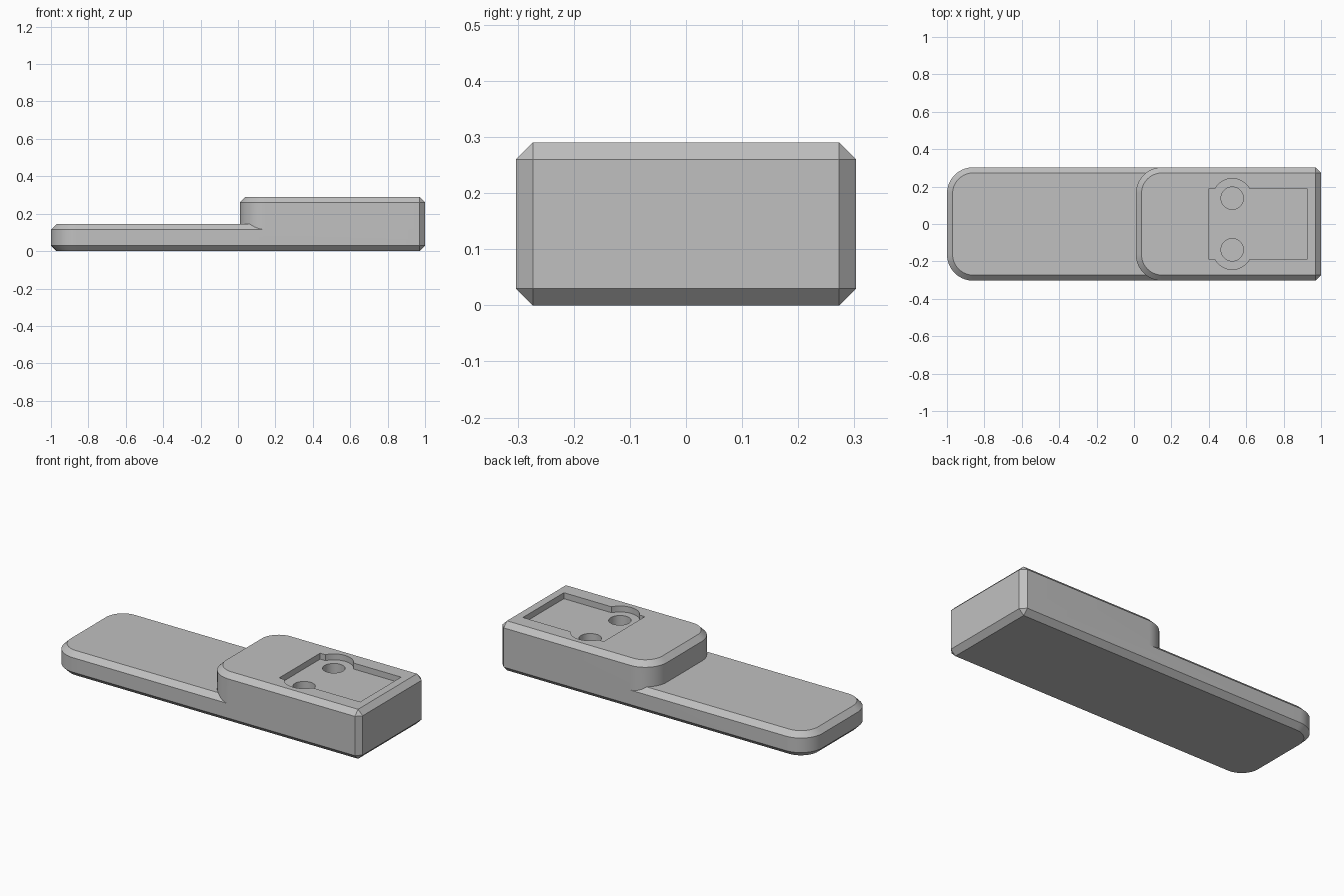
import bpy, bmesh, math

if "Cube" in bpy.data.objects:
    bpy.data.objects.remove(bpy.data.objects["Cube"], do_unlink=True)

HALF_WIDTH, CHAMFER, RADIUS = 0.303, 0.03, 0.14
TOP, STEP = 0.29, 0.145

grey = bpy.data.materials.new("light grey")
grey.use_nodes = True
colour = (0.53, 0.53, 0.53, 1)
grey.diffuse_color = colour
grey.node_tree.nodes["Principled BSDF"].inputs["Base Color"].default_value = colour


def outline(x0, inset):
    """Plan shape: rounded at the left end, chamfered corners at the right end."""
    w, r = HALF_WIDTH - inset, RADIUS - inset
    cx, cy = x0 + RADIUS, HALF_WIDTH - RADIUS
    pts = []
    for side, start in ((1, 90), (-1, 180)):
        for i in range(17):
            a = math.radians(start + 90 * i / 16)
            pts.append((cx + r * math.cos(a), side * cy + r * math.sin(a)))
    cut_y, cut_x = HALF_WIDTH - CHAMFER, 1 - CHAMFER
    pts += [(cut_x, -w), (1 - inset, -cut_y), (1 - inset, cut_y), (cut_x, w)]
    return pts


def stack(name, rings):
    """Solid through matching plan outlines at rising heights."""
    bm = bmesh.new()
    loops = [[bm.verts.new((x, y, z)) for x, y in pts] for z, pts in rings]
    n = len(loops[0])
    bm.faces.new(loops[0][::-1])
    bm.faces.new(loops[-1])
    for low, high in zip(loops, loops[1:]):
        for i in range(n):
            j = (i + 1) % n
            bm.faces.new((low[i], low[j], high[j], high[i]))
    bmesh.ops.remove_doubles(bm, verts=bm.verts, dist=0.0001)
    bmesh.ops.recalc_face_normals(bm, faces=bm.faces)
    mesh = bpy.data.meshes.new(name)
    bm.to_mesh(mesh)
    bm.free()
    mesh.materials.append(grey)
    obj = bpy.data.objects.new(name, mesh)
    bpy.context.collection.objects.link(obj)
    return obj


def disc(x, y, r):
    angles = [2 * math.pi * i / 48 for i in range(48)]
    return [(x + r * math.cos(a), y + r * math.sin(a)) for a in angles]


def combine(target, other, operation):
    mod = target.modifiers.new("combine", "BOOLEAN")
    mod.operation, mod.solver, mod.object = operation, "EXACT", other
    bpy.context.view_layer.objects.active = target
    bpy.ops.object.modifier_apply(modifier=mod.name)
    bpy.data.objects.remove(other, do_unlink=True)


# Thin full-length plate, chamfered above and below
body = stack("stepped_body", [
    (0, outline(-1, CHAMFER)), (CHAMFER, outline(-1, 0)),
    (STEP - CHAMFER, outline(-1, 0)), (STEP, outline(-1, CHAMFER))])

# Raised block on the left half
block = stack("raised_block", [
    (0.06, outline(0.01, 0)), (TOP - CHAMFER, outline(0.01, 0)),
    (TOP, outline(0.01, CHAMFER))])
combine(body, block, "UNION")

# Shallow rectangular pocket with round side lobes and two deeper holes
floor, above = TOP - 0.035, TOP + 0.1
rect = [(0.40, -0.19), (0.925, -0.19), (0.925, 0.19), (0.40, 0.19)]
cuts = [(floor, rect)]
for y in (-0.138, 0.138):
    cuts += [(floor, disc(0.525, y, 0.105)), (floor - 0.1, disc(0.525, y, 0.06))]
for z, shape in cuts:
    cutter = stack("pocket_cutter", [(z, shape), (above, shape)])
    cutter.hide_render = True
    combine(body, cutter, "DIFFERENCE")

bpy.ops.object.select_all(action="DESELECT")
body.select_set(True)
bpy.context.view_layer.objects.active = body
bpy.ops.object.shade_smooth_by_angle(angle=math.radians(25))
